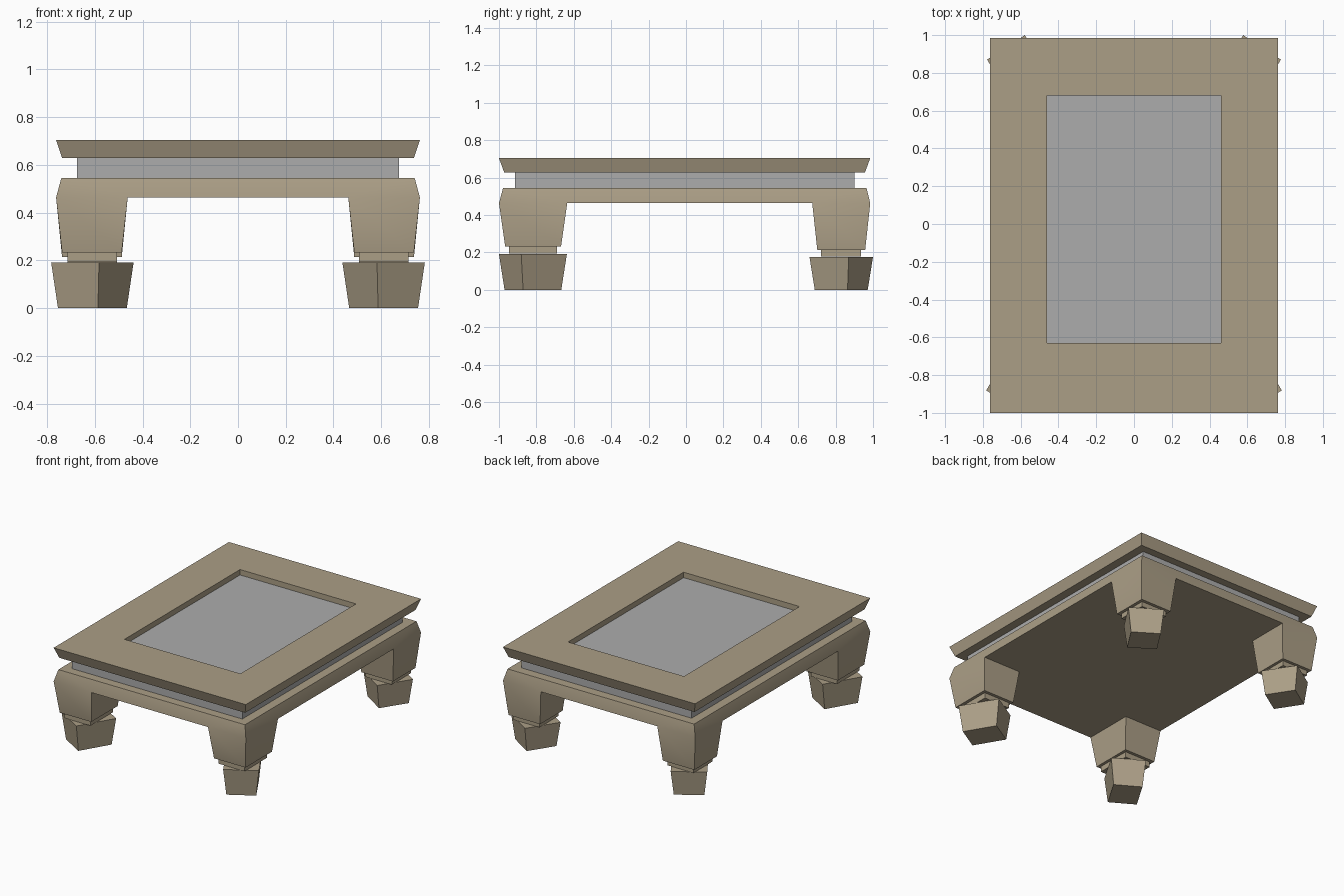
import bpy, bmesh, math
from mathutils import Matrix

if "Cube" in bpy.data.objects:
    bpy.data.objects.remove(bpy.data.objects["Cube"])

tan = bpy.data.materials.new("sandy_stone")
tan.diffuse_color = (0.41, 0.345, 0.24, 1)
tan.use_nodes = True
tan.node_tree.nodes["Principled BSDF"].inputs["Base Color"].default_value = tan.diffuse_color
grey = bpy.data.materials.new("grey_panel")
grey.diffuse_color = (0.415, 0.415, 0.415, 1)
grey.use_nodes = True
grey.node_tree.nodes["Principled BSDF"].inputs["Base Color"].default_value = grey.diffuse_color


def finish(bm, name, mat=None):
    bmesh.ops.recalc_face_normals(bm, faces=bm.faces)
    me = bpy.data.meshes.new(name)
    bm.to_mesh(me)
    bm.free()
    ob = bpy.data.objects.new(name, me)
    bpy.context.collection.objects.link(ob)
    if mat:
        me.materials.append(mat)
    return ob


def rect(bm, x0, x1, y0, y1, z):
    return [bm.verts.new((x, y, z)) for x, y in ((x0, y0), (x1, y0), (x1, y1), (x0, y1))]


def bridge(bm, a, b):
    for i in range(4):
        j = (i + 1) % 4
        bm.faces.new((a[i], a[j], b[j], b[i]))


def block(name, low, high, mat=None, spin=0, at=(0, 0, 0)):
    """Tapered box between two rectangles, turned about z and moved."""
    bm = bmesh.new()
    a, b = rect(bm, *low), rect(bm, *high)
    bridge(bm, a, b)
    bm.faces.new(a)
    bm.faces.new(b)
    bm.transform(Matrix.Translation(at) @ Matrix.Rotation(spin, 4, 'Z'))
    return finish(bm, name, mat)


# Top frame: bevelled outer rim with a rectangular opening
bm = bmesh.new()
rings = [rect(bm, -0.737, 0.737, -0.972, 0.957, 0.628),
         rect(bm, -0.762, 0.762, -1.0, 0.985, 0.704),
         rect(bm, -0.46, 0.46, -0.63, 0.68, 0.704),
         rect(bm, -0.46, 0.46, -0.63, 0.68, 0.628)]
for i in range(4):
    bridge(bm, rings[i], rings[(i + 1) % 4])
finish(bm, "top_frame", tan)

# Grey core: recessed band outside, sunken panel inside
block("core_panel", (-0.675, 0.675, -0.915, 0.90, 0.54),
      (-0.675, 0.675, -0.915, 0.90, 0.665), grey)

# Apron and legs in one piece: grid underside, corners pulled down into legs
bm = bmesh.new()
xs, ys = (-0.762, -0.462, 0.462, 0.762), (-1.0, -0.635, 0.675, 0.985)
g = [[bm.verts.new((x, y, 0.463)) for y in ys] for x in xs]
foot_x = (-0.737, -0.487, 0.487, 0.737)
foot_y = (-0.967, -0.668, 0.702, 0.958)
for i in range(3):
    for j in range(3):
        quad = [g[i][j], g[i + 1][j], g[i + 1][j + 1], g[i][j + 1]]
        if i == 1 or j == 1:
            bm.faces.new(quad)
        else:
            low = rect(bm, foot_x[i], foot_x[i + 1], foot_y[j], foot_y[j + 1],
                       0.233 if j == 0 else 0.213)
            bridge(bm, quad, low)
            bm.faces.new(low)
top = rect(bm, -0.74, 0.74, -0.978, 0.965, 0.545)
bm.faces.new(top)
sides = [[g[i][0] for i in range(4)], [g[3][j] for j in range(4)],
         [g[3 - i][3] for i in range(4)], [g[0][3 - j] for j in range(4)]]
for k, side in enumerate(sides):
    bm.faces.new(side + [top[(k + 1) % 4], top[k]])
apron = finish(bm, "apron_and_legs", tan)
bpy.context.view_layer.objects.active = apron
apron.select_set(True)
bpy.ops.object.shade_smooth_by_angle(angle=math.radians(30))
apron.select_set(False)

# Ankles and turned, tapered feet: (name, ankle y range, foot y, half sizes, height, turn)
for label, y0, y1, fy, hx, hy, h, turn in (
        ("front", -0.947, -0.69, -0.8185, 0.1165, 0.142, 0.191, -30.7),
        ("back", 0.722, 0.936, 0.83, 0.119, 0.125, 0.175, 33)):
    for s, side in ((-1, "left"), (1, "right")):
        x0, x1 = sorted((s * 0.507, s * 0.715))
        block(f"{label}_{side}_ankle", (x0, x1, y0, y1, h + 0.002),
              (x0, x1, y0, y1, h + 0.045), tan)
        t = 0.835
        block(f"{label}_{side}_foot", (-hx * t, hx * t, -hy * t, hy * t, 0),
              (-hx, hx, -hy, hy, h), tan, math.radians(-s * turn), (s * 0.61, fy, 0))
